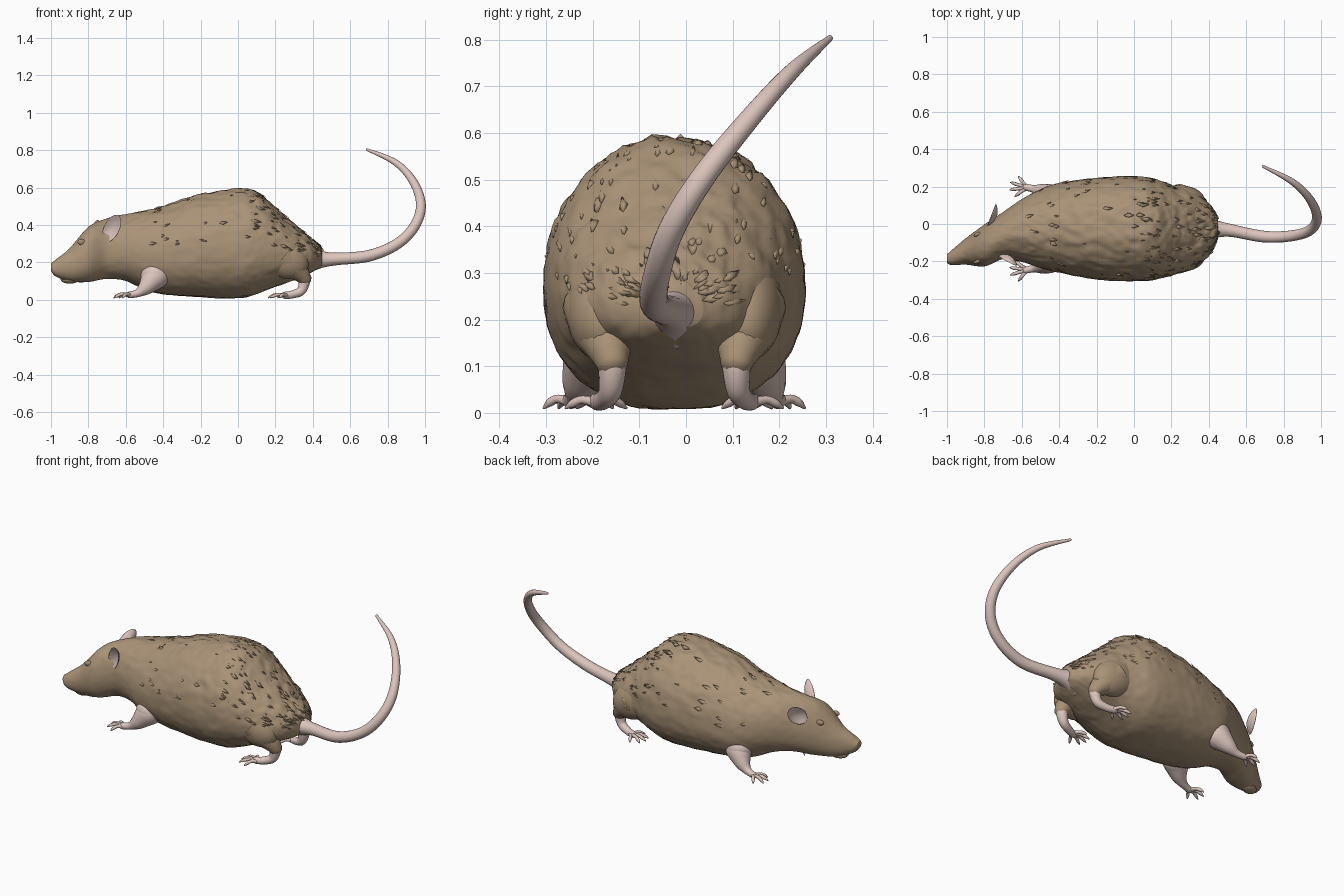
import bpy, bmesh, math, random
from mathutils import Vector, Matrix, noise

if "Cube" in bpy.data.objects:
    bpy.data.objects.remove(bpy.data.objects["Cube"])

random.seed(4)
MID = -0.025  # centre line of the body in y


def material(name, color):
    m = bpy.data.materials.new(name)
    m.diffuse_color = (*color, 1)
    m.use_nodes = True
    m.node_tree.nodes["Principled BSDF"].inputs["Base Color"].default_value = m.diffuse_color
    return m


FUR = material("fur", (0.40, 0.29, 0.185))
SKIN = material("skin", (0.72, 0.56, 0.51))


def finish(bm, name, mat):
    bmesh.ops.recalc_face_normals(bm, faces=bm.faces[:])
    me = bpy.data.meshes.new(name)
    bm.to_mesh(me)
    bm.free()
    ob = bpy.data.objects.new(name, me)
    bpy.context.collection.objects.link(ob)
    me.materials.append(mat)
    for p in me.polygons:
        p.use_smooth = True
    return ob


def spline(pts, t):
    """Catmull-Rom through a list of tuples, t in 0..1."""
    n = len(pts) - 1
    i = min(int(t * n), n - 1)
    u = t * n - i
    a, b, c, d = (pts[max(0, min(n, i + k))] for k in (-1, 0, 1, 2))
    return [0.5 * (2 * q + (r - p) * u + (2 * p - 5 * q + 4 * r - s) * u * u
            + (3 * q - p - 3 * r + s) * u ** 3) for p, q, r, s in zip(a, b, c, d)]


def skin_rings(bm, rings):
    rows = [[bm.verts.new(p) for p in r] for r in rings]
    n = len(rows[0])
    for a, b in zip(rows, rows[1:]):
        for j in range(n):
            bm.faces.new((a[j], a[(j + 1) % n], b[(j + 1) % n], b[j]))
    bm.faces.new(rows[0])
    bm.faces.new(rows[-1])


def tube(bm, pts, steps=16, seg=14):
    """Tapered tube through (x, y, z, radius) points with a rounded end."""
    samples = [spline(pts, i / steps) for i in range(steps + 1)]
    P = [Vector(s[:3]) for s in samples]
    R = [max(s[3], 0.002) for s in samples]
    side, rings = Vector((0, 1, 0.01)), []
    for i, p in enumerate(P):
        t = (P[min(i + 1, steps)] - P[max(i - 1, 0)]).normalized()
        side = (side - t * side.dot(t)).normalized()
        up = t.cross(side)
        rings.append([p + (side * math.cos(a) + up * math.sin(a)) * R[i]
                      for a in (2 * math.pi * j / seg for j in range(seg))])
    for k in (0.5, 0.87):
        r = R[-1]
        rings.append([P[-1] + t * r * k + (q - P[-1]) * math.sqrt(1 - k * k) for q in rings[steps]])
    skin_rings(bm, rings)


def ball(bm, center, size, rot=Matrix()):
    m = Matrix.Translation(center) @ rot @ Matrix.Diagonal((*size, 1))
    return bmesh.ops.create_uvsphere(bm, u_segments=28, v_segments=16, radius=1, matrix=m)["verts"]


# Body sections: x, centre y, half width, bottom z, top z
BODY = [(-1.0, -.185, .022, .155, .195), (-.975, -.18, .040, .125, .214), (-.9, -.147, .070, .098, .275),
        (-.8, -.115, .112, .095, .390), (-.7, -.062, .126, .112, .435), (-.6, -.035, .168, .10, .457),
        (-.5, -.025, .21, .055, .475), (-.4, -.02, .24, .03, .50), (-.2, -.025, .272, .014, .565),
        (0, -.025, .281, .008, .592), (.1, -.027, .272, .03, .575), (.2, -.033, .242, .07, .495),
        (.3, -.03, .21, .105, .405), (.4, -.03, .14, .15, .325), (.45, -.022, .055, .18, .275)]


def body_point(t, a):
    x, cy, hw, zb, zt = spline(BODY, t)
    zm = zb + (zt - zb) * 0.45
    c, s = math.cos(a), math.sin(a)
    if s < 0:  # fuller belly
        c, s = math.copysign(abs(c) ** 0.85, c), -abs(s) ** 0.9
    return Vector((x, cy + hw * c, zm + s * (zt - zm if s > 0 else zm - zb)))


# Body with clumped fur, roughest over the back and rump
bm = bmesh.new()
rings = []
for i in range(201):
    t = i / 200
    ring = []
    for j in range(112):
        a = 2 * math.pi * j / 112
        p = body_point(t, a)
        out = Vector((0, math.cos(a), math.sin(a)))
        amp = min(1, max(.15, (p.x + 0.95) * 1.3)) * (0.3 + 0.7 * max(0, math.sin(a)))
        bump = 0.011 * noise.noise(Vector((p.x * 10, p.y * 20, p.z * 20)))
        bump += 0.009 * noise.noise(Vector((p.x * 22, p.y * 46, p.z * 34)) + Vector((7, 3, 1)))
        ring.append(p + out * amp * bump)
    rings.append(ring)
skin_rings(bm, rings)
finish(bm, "body", FUR)

# Low fur tufts lying back along the upper body
bm = bmesh.new()
for k in range(170):
    t = 0.36 + 0.61 * math.sqrt(random.random())
    a = random.uniform(0.1, math.pi - 0.1)
    p = body_point(t, a)
    d = (body_point(min(t + 0.02, 1), a) - p).normalized()
    w = (body_point(t, a + 0.1) - p).normalized()
    n = d.cross(w).normalized()
    if n.dot(p - Vector((p.x, MID, 0.25))) < 0:
        n = -n
    L, W = random.uniform(.04, .07), random.uniform(.012, .02)
    v = [bm.verts.new(q) for q in (p - d * L * .6 - n * .008, p + w * W - n * .007, p - w * W - n * .007,
                                   p + n * .003, p + d * L * .7 + n * random.uniform(.002, .009))]
    for f in ((0, 1, 3), (0, 3, 2), (1, 4, 3), (2, 3, 4), (0, 2, 1), (1, 2, 4)):
        bm.faces.new([v[i] for i in f])
finish(bm, "fur_tufts", FUR)

# Eyes, nose pad and lower lip
bm = bmesh.new()
for a in (0.75, math.pi - 0.75):
    ball(bm, body_point(0.19, a), (.024, .010, .016), Matrix.Rotation(0.35, 4, 'Z'))
finish(bm, "eyes", FUR)
bm = bmesh.new()
ball(bm, (-.985, -.182, .18), (.015, .026, .018))
ball(bm, (-.90, -.147, .108), (.05, .035, .022), Matrix.Rotation(0.35, 4, 'Z'))
finish(bm, "nose_and_lip", FUR)


# Ears: thin cupped discs
def ear(name, base, tip, face):
    base, tip, n = Vector(base), Vector(tip), Vector(face)
    up = (tip - base).normalized()
    n = (n - up * n.dot(up)).normalized()
    rot = Matrix((up.cross(n), n, up)).transposed()
    h = (tip - base).length / 2
    bm = bmesh.new()
    for v in ball(bm, (0, 0, 0), (.044, .006, h)):
        r2 = (v.co.x / .044) ** 2 + (v.co.z / h) ** 2
        v.co.y += 0.024 * r2 - 0.008
        v.co = rot @ v.co + (base + tip) / 2
    finish(bm, name, SKIN)


ear("near_ear", (-.705, -.158, .315), (-.632, -.205, .452), (-.3, -.95, .1))
ear("far_ear", (-.768, -.01, .325), (-.726, .098, .415), (-.88, .48, .1))

# Tail
bm = bmesh.new()
tube(bm, [(.37, -.025, .21, .072), (.43, -.027, .215, .050), (.52, -.035, .218, .034), (.7, -.068, .235, .031),
          (.85, -.062, .298, .029), (.945, -.03, .395, .028), (.978, .04, .51, .026), (.935, .14, .635, .022),
          (.84, .23, .735, .017), (.69, .308, .803, .007)], 72, 20)
finish(bm, "tail", SKIN)


# Legs, one set per side (y values are offsets from the centre line)
def toes(bm, root, length, angles, s, r):
    for ang, k in angles:
        a = math.radians(ang)
        dx, dy = -math.cos(a) * length * k, math.sin(a) * length * k
        x, y, z = root
        tube(bm, [(x, MID + s * (y + dy * .1), z, r), (x + dx * .5, MID + s * (y + dy * .5), z + .006, r * .85),
                  (x + dx * .8, MID + s * (y + dy * .8), z - .002, r * .8),
                  (x + dx, MID + s * (y + dy), .011, r * .3)], 10, 8)


def limb(bm, pts, s):
    tube(bm, [(x, MID + s * y, z, r) for x, y, z, r in pts], 24, 18)


for s, side in ((-1, "near"), (1, "far")):
    bm = bmesh.new()
    ball(bm, (-.445, MID + s * .155, .135), (.077, .078, .068))
    limb(bm, [(-.42, .15, .14, .07), (-.455, .175, .11, .066), (-.495, .20, .065, .042),
              (-.535, .212, .036, .022), (-.58, .222, .026, .018)], s)
    toes(bm, (-.575, .22, .024), .085, ((-38, .9), (-8, 1.05), (18, 1.05), (55, .85)), s, .011)
    finish(bm, side + "_front_leg", SKIN)

    bm = bmesh.new()
    ball(bm, (.235, MID + s * .155, .225), (.15, .078, .105), Matrix.Rotation(.45, 4, 'Y'))
    limb(bm, [(.24, .155, .23, .085), (.29, .150, .185, .072), (.335, .14, .14, .050), (.355, .135, .115, .038)], s)
    finish(bm, side + "_thigh", FUR)

    bm = bmesh.new()
    limb(bm, [(.345, .137, .135, .034), (.355, .133, .10, .031), (.338, .137, .048, .025),
              (.29, .152, .028, .021), (.25, .165, .024, .019)], s)
    toes(bm, (.262, .162, .022), .095, ((-50, .8), (-18, 1), (5, 1.05), (28, 1.05), (60, .85)), s, .011)
    finish(bm, side + "_hind_leg", SKIN)
